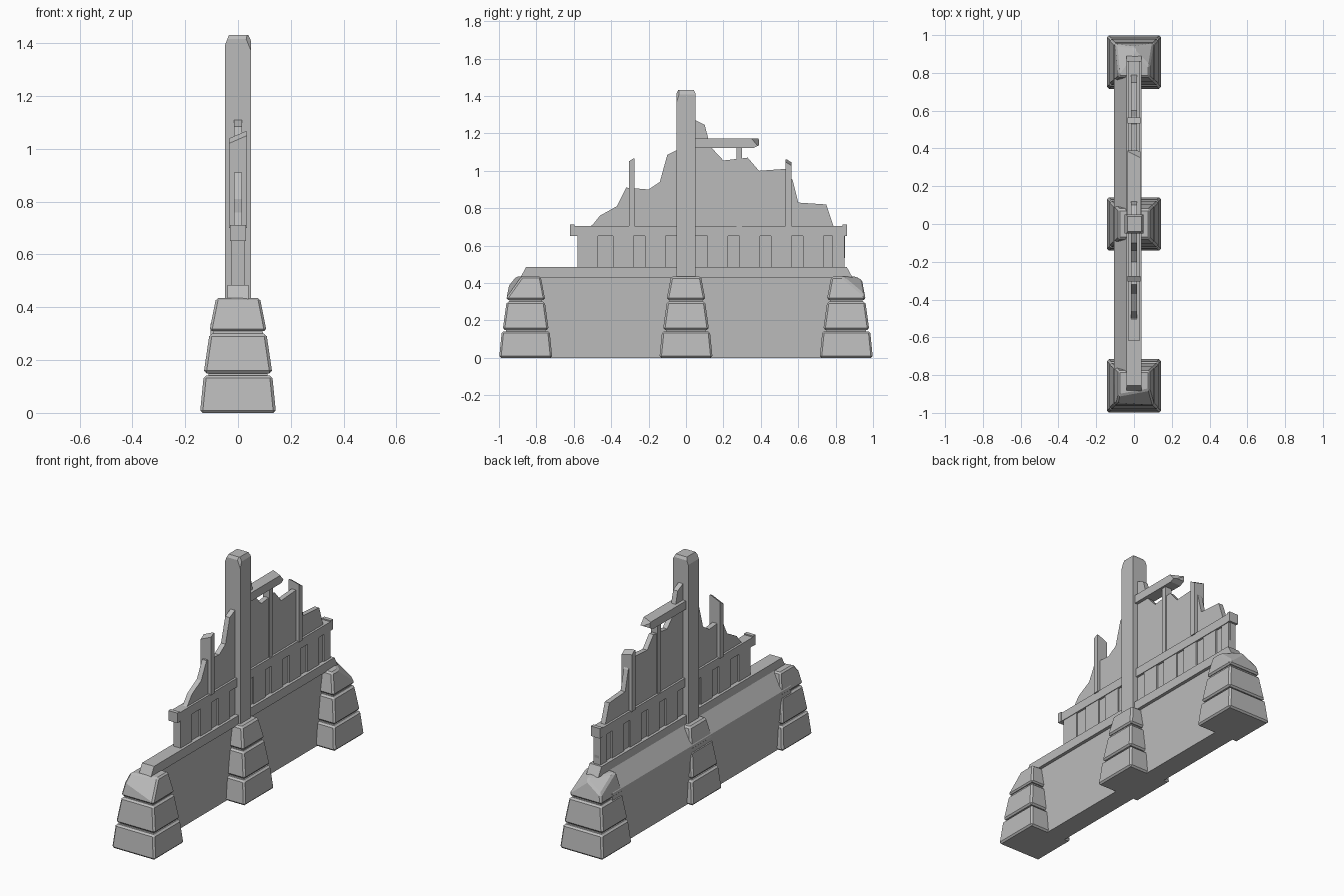
import bpy
import bmesh
from mathutils import Vector

if "Cube" in bpy.data.objects:
    bpy.data.objects.remove(bpy.data.objects["Cube"], do_unlink=True)

stone = bpy.data.materials.new("weathered_grey")
stone.use_nodes = True
GREY = (0.5, 0.5, 0.5, 1)
stone.diffuse_color = GREY
stone.node_tree.nodes["Principled BSDF"].inputs["Base Color"].default_value = GREY


def finish(name, bm, cuts=(), bevel=0):
    """Slice off chips (point, outward normal) and store the mesh."""
    for point, normal in cuts:
        bmesh.ops.bisect_plane(bm, geom=bm.verts[:] + bm.edges[:] + bm.faces[:],
                               plane_co=point, plane_no=normal, clear_outer=True)
        rim = [e for e in bm.edges if e.is_boundary]
        if rim:
            bmesh.ops.holes_fill(bm, edges=rim)
    bmesh.ops.recalc_face_normals(bm, faces=bm.faces[:])
    mesh = bpy.data.meshes.new(name)
    bm.to_mesh(mesh)
    bm.free()
    mesh.materials.append(stone)
    ob = bpy.data.objects.new(name, mesh)
    bpy.context.collection.objects.link(ob)
    if bevel:
        mod = ob.modifiers.new("worn_edges", "BEVEL")
        mod.width = bevel
        mod.segments = 1
    return ob


def block(name, x, y, z, taper=(1, 1), cuts=(), bevel=0):
    """Box from ranges on each axis, its top scaled by taper."""
    bm = bmesh.new()
    bmesh.ops.create_cube(bm, size=1)
    lo, hi = Vector((x[0], y[0], z[0])), Vector((x[1], y[1], z[1]))
    for v in bm.verts:
        if v.co.z > 0:
            v.co.x *= taper[0]
            v.co.y *= taper[1]
        v.co = (lo + hi) / 2 + v.co * (hi - lo)
    return finish(name, bm, cuts, bevel)


def prism(name, outline, axis, start, end):
    """Extrude an outline along x (outline is y, z) or y (outline is x, z)."""
    bm = bmesh.new()
    place = (lambda a, b: (start, a, b)) if axis == "x" else (lambda a, b: (a, start, b))
    face = bm.faces.new([bm.verts.new(place(a, b)) for a, b in outline])
    out = bmesh.ops.extrude_face_region(bm, geom=[face])
    step = (end - start, 0, 0) if axis == "x" else (0, end - start, 0)
    bmesh.ops.translate(bm, vec=step,
                        verts=[g for g in out["geom"] if isinstance(g, bmesh.types.BMVert)])
    return finish(name, bm)


# Stone wall with a sloping ledge on one side, and the sill on top
prism("stone_wall", [(-.105, 0), (.02, 0), (.02, .435), (-.04, .435), (-.105, .335)],
      "y", -.85, .85)
prism("sill", [(-.885, .43), (.89, .43), (.86, .485), (-.855, .485)], "x", -.04, .04)

# Three stacked stone piers; the top stones of the end piers are broken
top_chips = {
    "front": [((0, -.95, .36), (.15, -.8, .6))],
    "middle": [],
    "back": [((.06, .95, .37), (.5, .5, .7)), ((-.07, .9, .40), (-.4, .3, .7))],
}
for label, y in (("front", -.857), ("middle", 0), ("back", .857)):
    for i, (z0, z1, w, d, t) in enumerate((
            (0, .142, .144, .142, .9), (.15, .3, .13, .123, .83), (.31, .435, .108, .104, .77))):
        block(f"{label}_pier_stone_{i + 1}", (-w, w), (y - d, y + d), (z0, z1), (t, t),
              top_chips[label] if i == 2 else (), .01)
    block(f"{label}_pier_core", (-.125, .125), (y - .12, y + .12), (.02, .34), (.72, .7))

# Broken plaster panel
panel = [(-.57, .48), (.84, .48), (.85, .54), (.85, .7), (.79, .7), (.75, .82), (.6, .83),
         (.57, .95), (.53, 1.01), (.39, 1.0), (.33, 1.07), (.2, 1.055), (.13, 1.13),
         (.1, 1.245), (.05, 1.27), (-.05, 1.11), (-.1, 1.085), (-.14, .94), (-.2, .9),
         (-.32, .91), (-.37, .81), (-.46, .76), (-.5, .71), (-.57, .67)]
prism("broken_panel", panel, "x", -.015, .015)

# Boards along the lower panel, and the rail above them
for i, y in enumerate((-.525, -.335, -.165, .17, .34, .51, .68, .815)):
    half = .055 if y < .8 else .032
    prism(f"lower_board_{i + 1}", [(y - half, .48), (y + half, .48),
                                   (y + half, .66), (y - half, .66)], "x", -.024, .024)
block("rail", (-.028, .028), (-.61, .85), (.652, .705))
for label, y in (("front", -.607), ("back", .85)):
    block(f"{label}_rail_end", (-.03, .03), (y - .012, y + .012), (.652, .712))

# Upright posts with splintered tips
block("front_post", (-.035, .035), (-.305, -.275), (.7, 1.065),
      cuts=[((0, -.29, 1.045), (-.35, -.5, .8))])
block("inner_post", (-.022, .022), (.27, .3), (.7, 1.125))
block("back_post", (-.035, .035), (.532, .565), (.7, 1.06),
      cuts=[((0, .55, 1.045), (.2, .5, .8))])

# Broken crossbeam
block("crossbeam", (-.035, .035), (.03, .39), (1.122, 1.172),
      cuts=[((0, .37, 1.17), (.3, .6, .5)), ((0, .36, 1.122), (0, .35, -.7))])

# Main column with a chipped head
block("main_column", (-.05, .05), (-.05, .05), (.43, 1.432),
      cuts=[((.05, -.05, 1.37), (.6, -.7, .25)),
            ((-.035, 0, 1.43), (-.9, 0, .35)), ((.04, 0, 1.43), (.9, 0, .4)),
            ((0, -.042, 1.43), (0, -.9, .5)), ((0, .042, 1.43), (0, .9, .5))])
